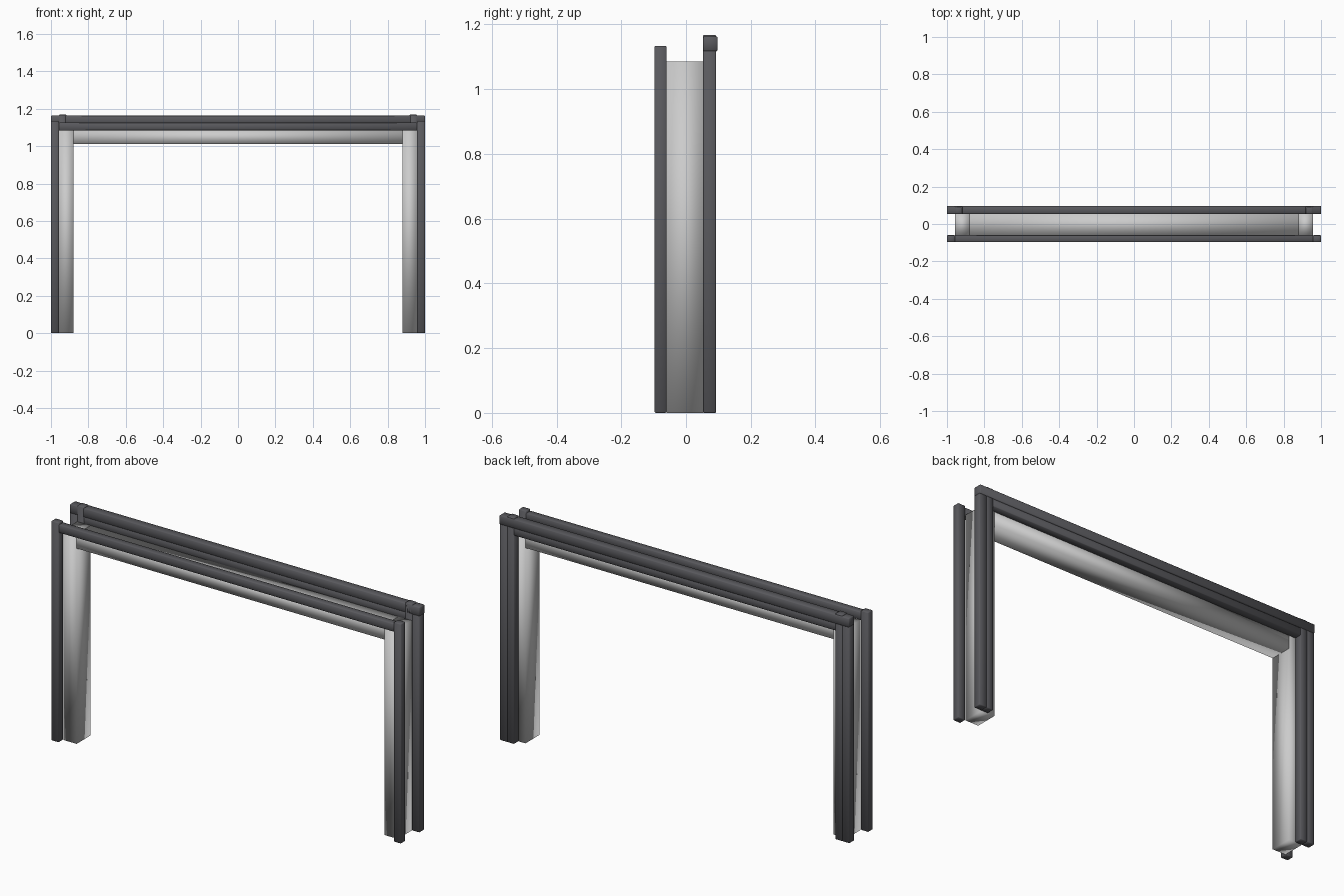
import bpy

if "Cube" in bpy.data.objects:
    bpy.data.objects.remove(bpy.data.objects["Cube"])

dark = bpy.data.materials.new("dark_trim")
dark.diffuse_color = (0.1, 0.1, 0.11, 1)
dark.use_nodes = True
dark.node_tree.nodes["Principled BSDF"].inputs["Base Color"].default_value = dark.diffuse_color


def box(name, x, y, z, trim=True):
    """Box from (min, max) ranges; trim pieces are dark with eased edges."""
    bpy.ops.mesh.primitive_cube_add(
        size=1, location=[(a + b) / 2 for a, b in (x, y, z)])
    ob = bpy.context.object
    ob.name = name
    ob.scale = [b - a for a, b in (x, y, z)]
    bpy.ops.object.transform_apply(location=False, rotation=False, scale=True)
    if trim:
        ob.data.materials.append(dark)
        bev = ob.modifiers.new("eased_edges", 'BEVEL')
        bev.width = 0.003
        bev.segments = 1
    bpy.ops.object.shade_smooth()
    return ob


def pair(name, x, y, z, trim=True):
    """Matching left and right uprights."""
    box("right_" + name, x, y, z, trim)
    box("left_" + name, (-x[1], -x[0]), y, z, trim)


FRONT = (-0.0975, -0.06)
BACK = (0.053, 0.093)
JAMB = (-0.061, 0.054)

# Light lining of the opening
pair("jamb", (0.88, 0.956), JAMB, (0, 1.085), trim=False)
box("head_jamb", (-0.88, 0.88), JAMB, (1.01, 1.085), trim=False)

# Front casing
pair("front_post", (0.957, 1.0), FRONT, (0, 1.134))
box("front_head_trim", (-0.958, 0.958), FRONT, (1.084, 1.125))

# Back casing: doubled uprights and doubled head
pair("back_outer_post", (0.957, 1.0), BACK, (0, 1.12))
pair("back_inner_post", (0.918, 0.958), BACK, (0, 1.168))
box("back_lower_head_trim", (-0.92, 0.92), BACK, (1.078, 1.118))
box("back_upper_head_trim", (-1.0, 1.0), (0.053, 0.0975), (1.117, 1.163))
